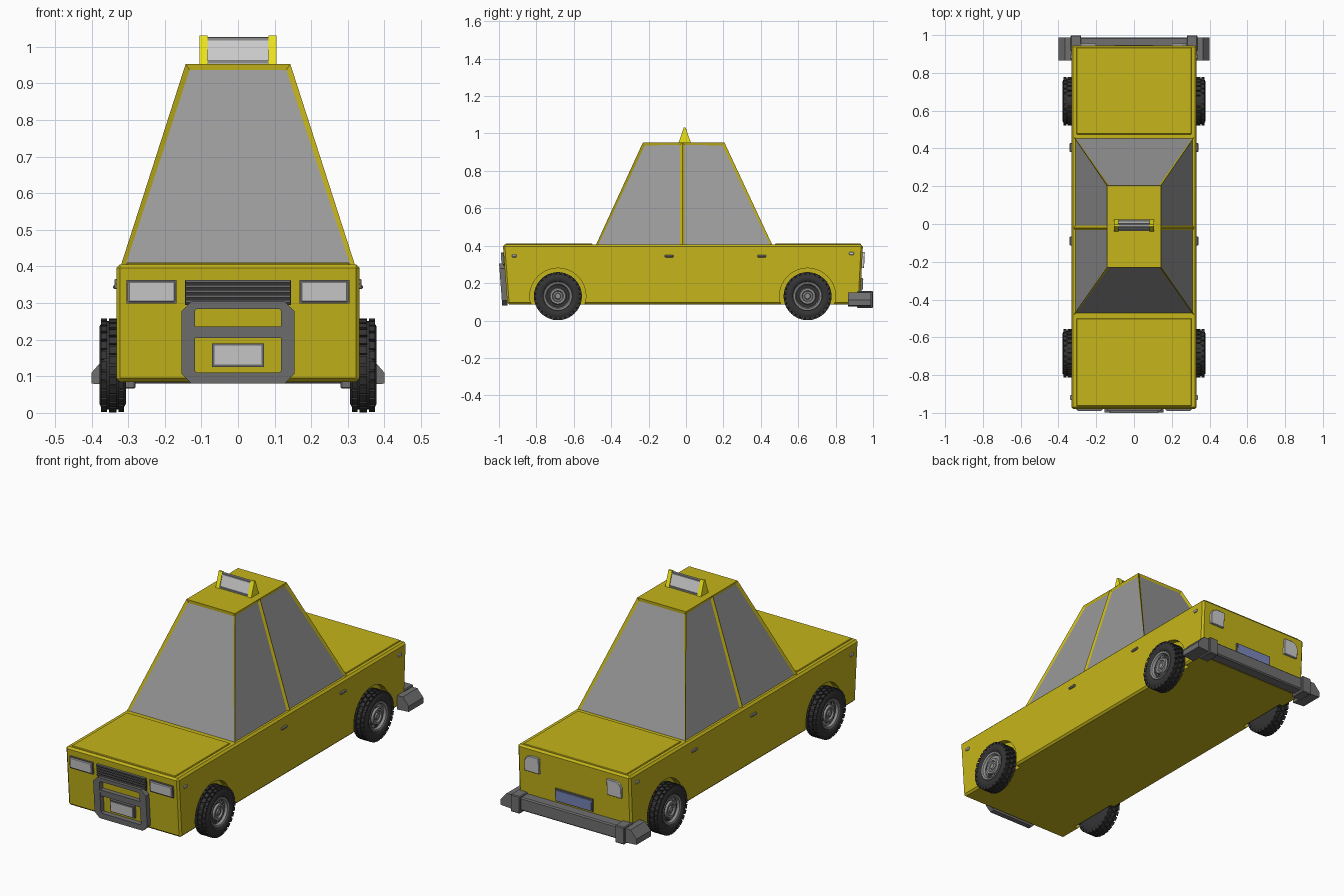
import bpy, bmesh, math
from mathutils import Vector

if "Cube" in bpy.data.objects:
    bpy.data.objects.remove(bpy.data.objects["Cube"])


def material(name, r, g, b):
    m = bpy.data.materials.new(name)
    m.diffuse_color = (r, g, b, 1)
    m.use_nodes = True
    m.node_tree.nodes["Principled BSDF"].inputs["Base Color"].default_value = m.diffuse_color
    return m


YELLOW = material("body_yellow", 0.56, 0.46, 0.01)
BRIGHT = material("sign_yellow", 0.85, 0.78, 0.01)
GLASS = material("window_grey", 0.32, 0.32, 0.32)
DARK = material("bumper_grey", 0.16, 0.16, 0.16)
BLACK = material("tyre_black", 0.035, 0.035, 0.035)
RIM = material("rim_grey", 0.28, 0.28, 0.28)
LAMP = material("lamp_grey", 0.6, 0.6, 0.6)
BLUE = material("plate_blue", 0.2, 0.25, 0.5)


def finish(name, bm, *mats, bevel=0, smooth=False):
    bmesh.ops.recalc_face_normals(bm, faces=bm.faces)
    me = bpy.data.meshes.new(name)
    bm.to_mesh(me)
    bm.free()
    ob = bpy.data.objects.new(name, me)
    bpy.context.collection.objects.link(ob)
    for m in mats:
        me.materials.append(m)
    if bevel:
        mod = ob.modifiers.new("bevel", 'BEVEL')
        mod.width, mod.segments = bevel, 1
    if smooth:
        bpy.ops.object.select_all(action='DESELECT')
        ob.select_set(True)
        bpy.context.view_layer.objects.active = ob
        bpy.ops.object.shade_smooth_by_angle(angle=math.radians(35))
    return ob


def loft(bm, rings, caps=True):
    """Join equal-length closed rings of points, capping both ends."""
    vs = [[bm.verts.new(p) for p in ring] for ring in rings]
    n = len(vs[0])
    for a, b in zip(vs, vs[1:]):
        for i in range(n):
            bm.faces.new((a[i], a[(i + 1) % n], b[(i + 1) % n], b[i]))
    if caps:
        bm.faces.new(vs[0])
        bm.faces.new(vs[-1])


def prism_x(name, pts, x0, x1, mat, bevel=0):
    bm = bmesh.new()
    loft(bm, [[(x, y, z) for y, z in pts] for x in (x0, x1)])
    return finish(name, bm, mat, bevel=bevel)


def box(name, x, y, z, mat, bevel=0):
    return prism_x(name, [(y[0], z[0]), (y[1], z[0]), (y[1], z[1]), (y[0], z[1])], x[0], x[1], mat, bevel)


def front(z):
    return -0.955 - (z - 0.085) * 0.075


def rear(z):
    return 0.93 + (z - 0.085) * 0.05


def slab(name, pts, surf, d0, d1, mat, bevel=0):
    """Panel outlined in x/z that follows a sloping end of the body."""
    bm = bmesh.new()
    loft(bm, [[(x, surf(z) + d, z) for x, z in pts] for d in (d0, d1)])
    return finish(name, bm, mat, bevel=bevel)


def rect(x0, x1, z0, z1):
    return [(x0, z0), (x1, z0), (x1, z1), (x0, z1)]


def octagon(x, z0, z1, c):
    return [(-x + c, z0), (x - c, z0), (x, z0 + c), (x, z1 - c),
            (x - c, z1), (-x + c, z1), (-x, z1 - c), (-x, z0 + c)]


def frame(name, outer, inner, surf, d0, d1, mat):
    """Closed ring with a rectangular section."""
    bm = bmesh.new()
    loft(bm, [[(x, surf(z) + d, z) for x, z in p]
              for p, d in ((outer, d0), (outer, d1), (inner, d1), (inner, d0), (outer, d0))], caps=False)
    bmesh.ops.remove_doubles(bm, verts=bm.verts, dist=1e-5)
    return finish(name, bm, mat)


def circle(x, r, y, z, n):
    return [(x, y + r * math.cos(2 * math.pi * i / n), z + r * math.sin(2 * math.pi * i / n)) for i in range(n)]


WHEELS = [(s, y) for s in (-1, 1) for y in (-0.685, 0.65)]
AXLE = 0.13

# lower body with shallow wheel wells
body = prism_x("body", [(front(0.085), 0.085), (rear(0.085), 0.085), (rear(0.406), 0.406), (front(0.406), 0.406)],
               -0.332, 0.332, YELLOW, bevel=0.01)
bm = bmesh.new()
for s, y in WHEELS:
    loft(bm, [circle(s * x, 0.15, y, AXLE, 40) for x in (0.3, 0.45)])
cutter = finish("wheel_well_cutter", bm)
cutter.hide_render = True
cutter.hide_viewport = True
cut = body.modifiers.new("wells", 'BOOLEAN')
cut.operation, cut.object, cut.solver = 'DIFFERENCE', cutter, 'EXACT'

# bonnet and boot lids
box("bonnet", (-0.305, 0.305), (-0.965, -0.50), (0.40, 0.411), YELLOW, 0.003)
box("boot_lid", (-0.305, 0.305), (0.475, 0.935), (0.40, 0.411), YELLOW, 0.003)

# cabin: tapered shell with inset windows, sides split at the middle pillar
bm = bmesh.new()
base = [(y, 0.324) for y in (-0.488, -0.02, 0.468)]
roof = [(y, 0.143) for y in (-0.23, -0.02, 0.205)]
low = {s: [bm.verts.new((s * x, y, 0.39)) for y, x in base] for s in (-1, 1)}
top = {s: [bm.verts.new((s * x, y, 0.953)) for y, x in roof] for s in (-1, 1)}
windows = [bm.faces.new((low[-1][i], low[1][i], top[1][i], top[-1][i])) for i in (0, 2)]
for s in (-1, 1):
    for i in (0, 1):
        windows.append(bm.faces.new((low[s][i], low[s][i + 1], top[s][i + 1], top[s][i])))
bm.faces.new(top[-1] + top[1][::-1])
bm.faces.new(low[-1] + low[1][::-1])
bmesh.ops.recalc_face_normals(bm, faces=bm.faces)
bmesh.ops.inset_individual(bm, faces=windows, thickness=0.018, depth=-0.008)
for f in windows:
    f.material_index = 1
finish("cabin", bm, YELLOW, GLASS)

# roof sign: triangular end caps around a slightly recessed blank panel
for s in (-1, 1):
    prism_x("sign_end", [(-0.04, 0.95), (0.026, 0.95), (-0.002, 1.031), (-0.012, 1.031)], s * 0.083, s * 0.105, BRIGHT)
prism_x("sign_panel", [(-0.035, 0.95), (0.021, 0.95), (-0.004, 1.027), (-0.010, 1.027)], -0.084, 0.084, LAMP)
for z in (0.958, 1.021):
    w = 0.033 - (z - 0.95) * 0.34
    box("sign_rim", (-0.084, 0.084), (-0.007 - w, -0.007 + w), (z - 0.004, z + 0.004), RIM)

# wheels: treaded tyre and stepped rim, turned about the axle
TYRE = [(0.306, 0.07), (0.306, 0.105), (0.313, 0.117), (0.325, 0.121), (0.36, 0.121),
        (0.372, 0.117), (0.379, 0.105), (0.379, 0.09), (0.372, 0.078), (0.36, 0.07)]
HUB = [(0.315, 0.074), (0.370, 0.079), (0.374, 0.075), (0.372, 0.066), (0.360, 0.060),
       (0.360, 0.045), (0.370, 0.041), (0.370, 0.03), (0.362, 0.026), (0.362, 0.018), (0.368, 0.014)]
for s, y in WHEELS:
    bm = bmesh.new()
    loft(bm, [circle(s * x, r, y, AXLE, 40) for x, r in TYRE])
    for row, (x0, x1) in enumerate(((0.311, 0.327), (0.332, 0.353), (0.358, 0.374))):
        for k in range(28):
            rings = []
            for r in (0.112, 0.1285):
                ring = []
                for x, da in ((x0, -1), (x1, -1), (x1, 1), (x0, 1)):
                    a = 2 * math.pi * (k + 0.5 * (row % 2)) / 28 + da * 0.085
                    ring.append((s * x, y + r * math.cos(a), AXLE + r * math.sin(a)))
                rings.append(ring)
            loft(bm, rings)
    finish("tyre", bm, BLACK, smooth=True)
    bm = bmesh.new()
    loft(bm, [circle(s * x, r, y, AXLE, 32) for x, r in HUB])
    finish("wheel_rim", bm, RIM, smooth=True)

# grille with slats
slab("grille_back", rect(-0.145, 0.145, 0.295, 0.362), front, 0.005, -0.006, BLACK)
for i in range(5):
    z = 0.302 + i * 0.0135
    slab("grille_slat", rect(-0.143, 0.143, z, z + 0.007), front, 0, -0.013, DARK)

# front guard bar
frame("guard_frame", octagon(0.155, 0.08, 0.305, 0.028), octagon(0.118, 0.11, 0.284, 0.006), front, 0, -0.028, DARK)
slab("guard_crossbar", rect(-0.12, 0.12, 0.204, 0.236), front, 0, -0.025, DARK)

# number plates, left blank
slab("front_plate_frame", rect(-0.071, 0.071, 0.126, 0.19), front, 0.003, -0.014, DARK)
slab("front_plate", rect(-0.064, 0.064, 0.132, 0.184), front, 0, -0.018, LAMP)
slab("rear_plate_frame", rect(-0.11, 0.11, 0.16, 0.228), rear, -0.003, 0.008, DARK)
slab("rear_plate", rect(-0.103, 0.103, 0.167, 0.221), rear, 0, 0.011, BLUE)

# rear bumper bar
box("rear_bumper", (-0.335, 0.335), (0.925, 0.988), (0.08, 0.15), DARK, 0.006)

for s in (-1, 1):
    # head and tail lamps
    slab("headlamp_frame", rect(s * 0.168, s * 0.304, 0.299, 0.363), front, 0.003, -0.009, DARK)
    slab("headlamp", rect(s * 0.172, s * 0.30, 0.303, 0.359), front, 0, -0.015, LAMP, 0.003)
    tail = [(0.20, 0.28), (0.285, 0.28), (0.285, 0.335), (0.275, 0.355), (0.255, 0.365), (0.20, 0.365)]
    slab("tail_lamp", [(s * x, z) for x, z in tail], rear, -0.003, 0.012, LAMP, 0.002)
    # bumper ribs and tapered wrap-around ends
    box("bumper_rib", (s * 0.28, s * 0.335), (0.915, 0.999), (0.066, 0.158), DARK, 0.004)
    end = [(0.33, 0.075), (0.40, 0.08), (0.40, 0.11), (0.365, 0.15), (0.33, 0.15)]
    slab("bumper_end", [(s * x, z) for x, z in end], lambda z: 0, 0.865, 0.988, DARK)
    # door handles and side markers
    for y in (-0.09, 0.405):
        box("door_handle", (s * 0.328, s * 0.341), (y - 0.024, y + 0.024), (0.338, 0.351), RIM, 0.004)
    for y, z in ((-0.918, 0.346), (0.885, 0.358)):
        box("side_marker", (s * 0.328, s * 0.338), (y - 0.013, y + 0.013), (z - 0.008, z + 0.008), LAMP, 0.003)
